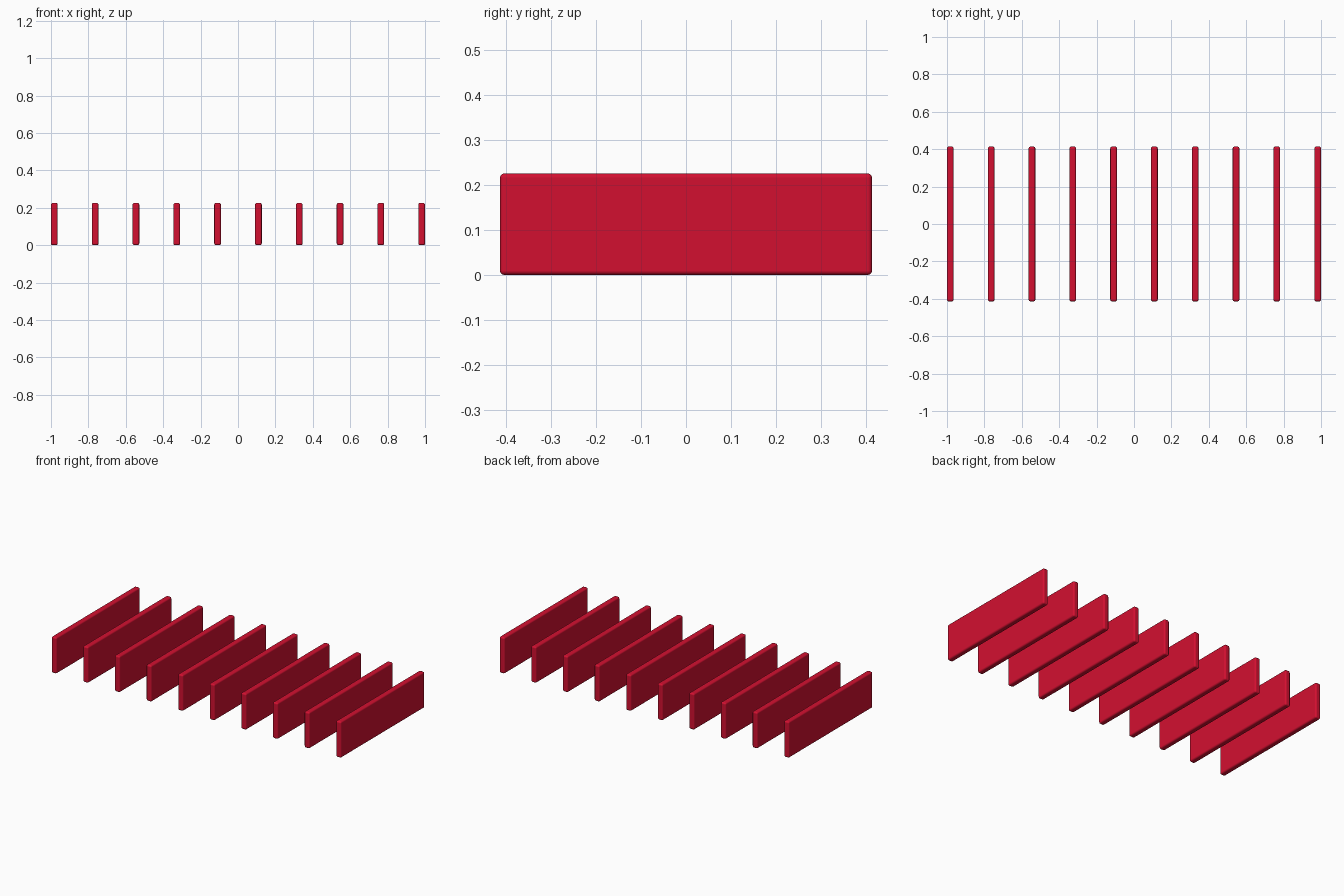
import bpy

if "Cube" in bpy.data.objects:
    bpy.data.objects.remove(bpy.data.objects["Cube"])

COUNT = 10
THICK, DEPTH, HEIGHT = 0.036, 0.828, 0.226
FIRST = -1 + THICK / 2
STEP = -2 * FIRST / (COUNT - 1)

red = bpy.data.materials.new("red")
red.diffuse_color = (0.65, 0.005, 0.03, 1)
red.use_nodes = True
red.node_tree.nodes["Principled BSDF"].inputs["Base Color"].default_value = red.diffuse_color


def make_slat(index):
    # Upright thin panel with softly rounded edges
    bpy.ops.mesh.primitive_cube_add(size=1, location=(FIRST + index * STEP, 0, HEIGHT / 2))
    slat = bpy.context.object
    slat.name = f"slat_{index + 1}"
    slat.scale = (THICK, DEPTH, HEIGHT)
    bpy.ops.object.transform_apply(location=False, rotation=False, scale=True)
    slat.data.materials.append(red)
    bpy.ops.object.shade_smooth_by_angle()
    bevel = slat.modifiers.new("rounded_edges", 'BEVEL')
    bevel.width = 0.01
    bevel.segments = 3
    bevel.harden_normals = True


# Evenly spaced row of slats
for i in range(COUNT):
    make_slat(i)
